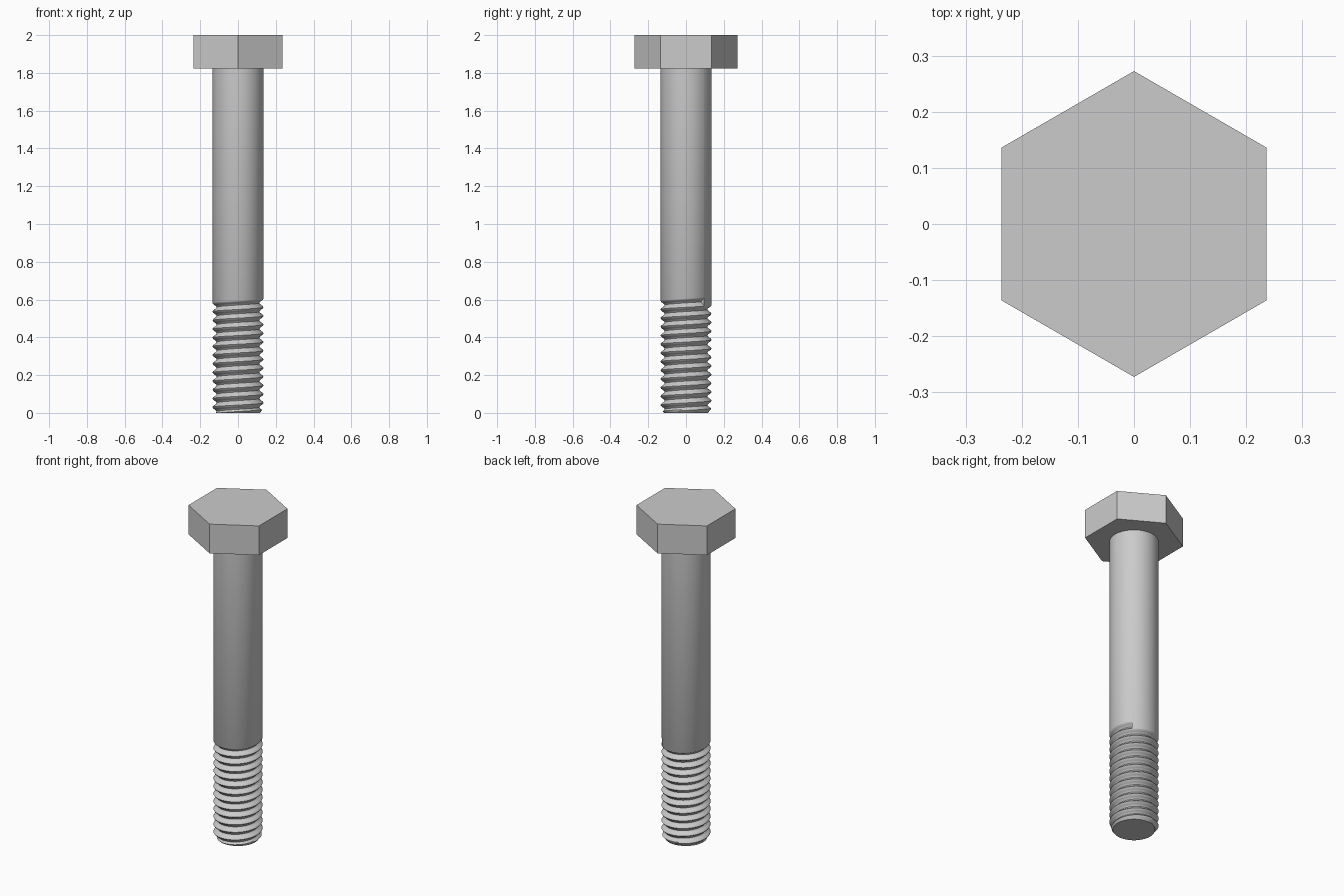
import bpy, bmesh
from math import cos, sin, pi, radians

cube = bpy.data.objects.get("Cube")
if cube:
    bpy.data.objects.remove(cube, do_unlink=True)

# Single steel colour
steel = bpy.data.materials.new("grey_steel")
steel.use_nodes = True
colour = (0.6, 0.6, 0.6, 1)
steel.diffuse_color = colour
steel.node_tree.nodes["Principled BSDF"].inputs["Base Color"].default_value = colour


def add_object(name, bm):
    bmesh.ops.recalc_face_normals(bm, faces=bm.faces)
    mesh = bpy.data.meshes.new(name)
    bm.to_mesh(mesh)
    bm.free()
    mesh.materials.append(steel)
    obj = bpy.data.objects.new(name, mesh)
    bpy.context.collection.objects.link(obj)
    return obj


# Hexagonal head, corners at front and back
HEAD_BASE, TOP, CORNER = 1.823, 2.0, 0.2725
bm = bmesh.new()
ring = [bm.verts.new((CORNER * cos(a), CORNER * sin(a), HEAD_BASE))
        for a in (radians(30 + 60 * i) for i in range(6))]
base = bm.faces.new(ring)
ext = bmesh.ops.extrude_face_region(bm, geom=[base], use_keep_orig=True)
for v in ext["geom"]:
    if isinstance(v, bmesh.types.BMVert):
        v.co.z = TOP
add_object("hex_head", bm)

# Shank with a right-handed helical thread cut into its lower end
SEGS, STEPS, PITCH = 64, 8, 0.046
RADIUS, DEPTH, TIP = 0.135, 0.022, 0.116
RUNOUT, SEAM = 0.565, radians(45)
ROWS = STEPS * 14

bm = bmesh.new()
columns = []
for j in range(SEGS + 1):
    turn = j / SEGS
    a = SEAM + 2 * pi * turn
    column = []
    for i in range(ROWS + 1):
        z = max(0, RUNOUT + PITCH * (turn - (ROWS - i) / STEPS))
        r = RADIUS - DEPTH * (1 - cos(2 * pi * i / STEPS)) / 2
        r = min(r, TIP + 0.8 * z) if z > 0 else TIP
        column.append(bm.verts.new((r * cos(a), r * sin(a), z)))
    # Plain shank above the thread runout, reaching into the head
    column.append(bm.verts.new((RADIUS * cos(a), RADIUS * sin(a), HEAD_BASE + 0.02)))
    columns.append(column)

for left, right in zip(columns, columns[1:]):
    for i in range(ROWS + 1):
        bm.faces.new((left[i], right[i], right[i + 1], left[i + 1]))

# Step where the groove ends against the plain shank
bm.faces.new(columns[-1][ROWS - STEPS:ROWS + 1])

# End caps
bm.faces.new([c[0] for c in columns[:-1]])
bm.faces.new([c[-1] for c in columns[:-1]])
bmesh.ops.remove_doubles(bm, verts=bm.verts, dist=0.0001)
bmesh.ops.dissolve_degenerate(bm, edges=bm.edges, dist=0.0001)
shank = add_object("threaded_shank", bm)

bpy.ops.object.select_all(action="DESELECT")
shank.select_set(True)
bpy.context.view_layer.objects.active = shank
bpy.ops.object.shade_smooth_by_angle(angle=radians(38))
